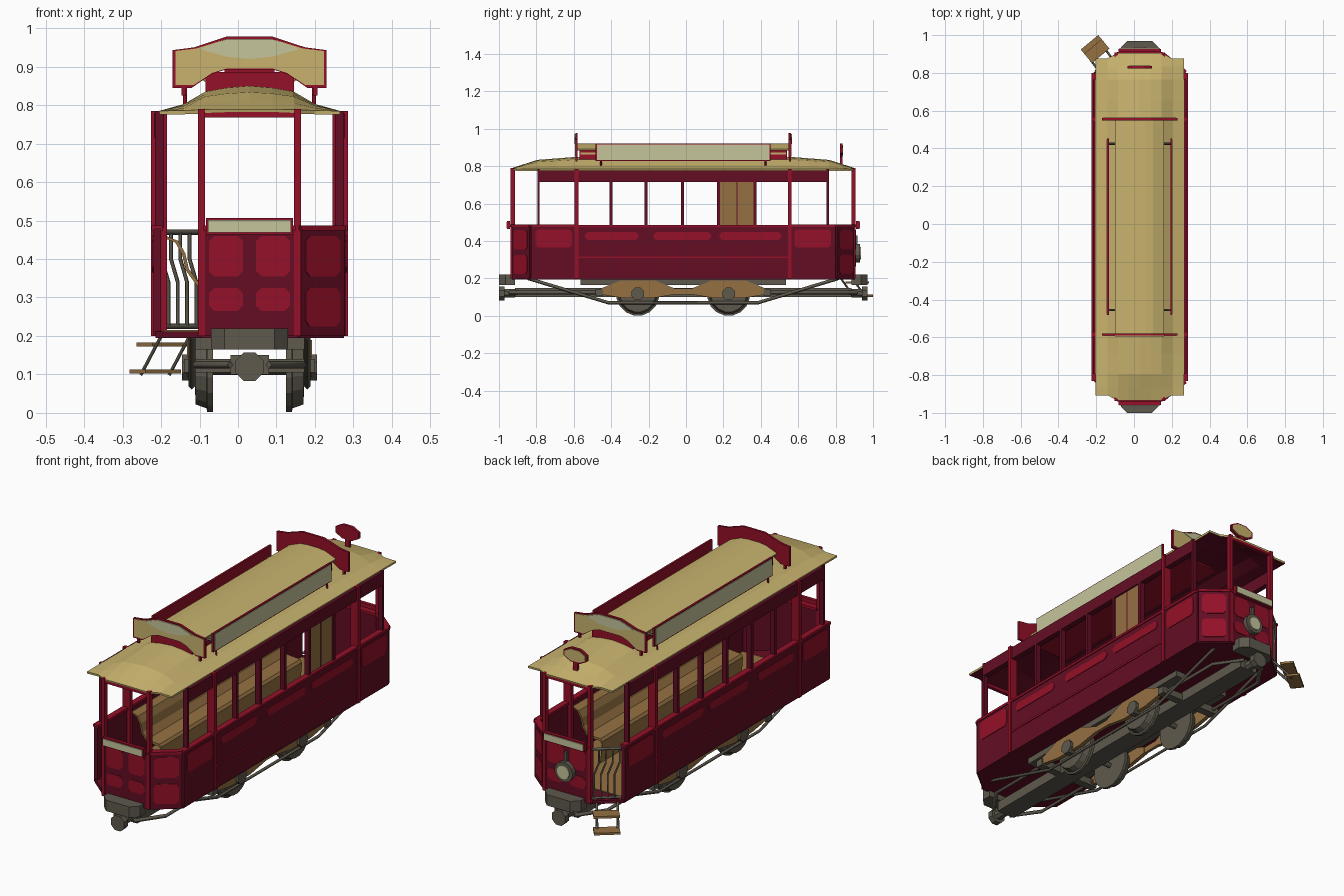
import bpy, bmesh, math
from mathutils import Vector

if "Cube" in bpy.data.objects:
    bpy.data.objects.remove(bpy.data.objects["Cube"])

def material(name, c):
    m = bpy.data.materials.new(name)
    m.diffuse_color = (*c, 1)
    m.use_nodes = True
    m.node_tree.nodes["Principled BSDF"].inputs["Base Color"].default_value = m.diffuse_color
    return m

DARK = material("dark red", (.125, .004, .017))
RED = material("bright red", (.30, .005, .021))
TAN = material("roof tan", (.58, .45, .155))
PALE = material("pale sign", (.56, .56, .33))
GREY = material("iron grey", (.112, .1, .075))
WOOD = material("wood brown", (.30, .165, .055))
MAP = {'x': lambda u, v, w: (w, u, v), 'y': lambda u, v, w: (u, w, v), 'z': lambda u, v, w: (u, v, w)}

def finish(name, bm, *mats, recalc=True):
    if recalc:
        bmesh.ops.recalc_face_normals(bm, faces=bm.faces)
    me = bpy.data.meshes.new(name)
    bm.to_mesh(me)
    bm.free()
    for m in mats:
        me.materials.append(m)
    o = bpy.data.objects.new(name, me)
    bpy.context.collection.objects.link(o)
    return o

def prism(name, pts, axis, a, b, mat):
    """Extrude a flat outline along an axis from a to b."""
    bm = bmesh.new()
    lo = [bm.verts.new(MAP[axis](u, v, a)) for u, v in pts]
    hi = [bm.verts.new(MAP[axis](u, v, b)) for u, v in pts]
    bm.faces.new(lo)
    bm.faces.new(hi[::-1])
    for i in range(len(pts)):
        j = (i + 1) % len(pts)
        bm.faces.new((lo[i], hi[i], hi[j], lo[j]))
    return finish(name, bm, mat)

def box(name, x0, x1, y0, y1, z0, z1, mat):
    return prism(name, [(x0, y0), (x1, y0), (x1, y1), (x0, y1)], 'z', z0, z1, mat)

def slab(name, p, q, z0, z1, t, mat):
    """Upright plate of thickness t along the plan line p-q."""
    p, q = Vector(p), Vector(q)
    d = (q - p).normalized()
    n = Vector((-d.y, d.x)) * t / 2
    return prism(name, [p - n, q - n, q + n, p + n], 'z', z0, z1, mat)

def patch(name, p, q, f0, f1, z0, z1, off):
    """Thin bright panel on the outer side of the wall line p-q, with cut corners."""
    p, q = Vector(p), Vector(q)
    d = (q - p).normalized()
    n = Vector((-d.y, d.x))
    if n.dot(p + q) < 0:
        n = -n
    L, c = (q - p).length, .014
    a, b = f0 * L, f1 * L
    out = [(a + c, z0), (b - c, z0), (b, z0 + c), (b, z1 - c), (b - c, z1), (a + c, z1), (a, z1 - c), (a, z0 + c)]
    bm = bmesh.new()
    vs = [bm.verts.new((*(p + d * s + n * off), z)) for s, z in out]
    f = bm.faces.new(vs)
    r = bmesh.ops.extrude_face_region(bm, geom=[f])
    for v in r['geom']:
        if isinstance(v, bmesh.types.BMVert):
            v.co += Vector((*n, 0)) * .003
    return finish(name, bm, RED)

def ring(u, v, r, n, ru=None):
    return [(u + (ru or r) * math.cos((i + .5) * math.tau / n), v + r * math.sin((i + .5) * math.tau / n)) for i in range(n)]

def tube(name, pts, r, mat):
    cu = bpy.data.curves.new(name, 'CURVE')
    cu.dimensions, cu.bevel_depth, cu.bevel_resolution, cu.use_fill_caps = '3D', r, 0, True
    s = cu.splines.new('POLY')
    s.points.add(len(pts) - 1)
    for k, p in zip(s.points, pts):
        k.co = (*p, 1)
    cu.materials.append(mat)
    o = bpy.data.objects.new(name, cu)
    bpy.context.collection.objects.link(o)

def sheet(name, xs, ys, zf, t, *mats):
    """Grid surface thickened downwards; underside takes the second colour."""
    bm = bmesh.new()
    g = [[bm.verts.new(zf(x, y)) for y in ys] for x in xs]
    for i in range(len(xs) - 1):
        for j in range(len(ys) - 1):
            bm.faces.new((g[i][j], g[i+1][j], g[i+1][j+1], g[i][j+1]))
    o = finish(name, bm, *mats, recalc=False)
    m = o.modifiers.new("thick", 'SOLIDIFY')
    m.thickness, m.offset, m.material_offset = t, -1, len(mats) - 1
    return o

def lerp(x, table):
    for (a, u), (b, v) in zip(table, table[1:]):
        if x <= b:
            return u + (v - u) * (x - a) / (b - a)
    return table[-1][1]

# main roof, drooping at both ends, and raised centre roof
HX = [(0, .065), (.06, .06), (.115, .05), (.17, .018), (.235, 0)]
FY = [(0, 1), (.57, 1), (.78, .75), (.92, .06)]
def roof_point(x, y):
    z = .785 + lerp(abs(x), HX) * lerp(abs(y), FY)
    if abs(y) > .9 and abs(x) > .15:
        y *= .97
    return x, y, z
half = [.06, .115, .17, .235]
sheet("main_roof", [-h for h in half[::-1]] + [0] + half, [-.92, -.85, -.78, -.67, -.57, .57, .67, .78, .85, .92],
      roof_point, .01, TAN, DARK)
TOP = [(0, .925), (.07, .917), (.13, .893)]
sheet("upper_roof", [-.13, -.1, -.07, -.03, .03, .07, .1, .13], [-.565, .565],
      lambda x, y: (x, y, lerp(abs(x), TOP)), .01, TAN, DARK)
box("upper_roof_wall", -.115, .115, -.555, .555, .83, .886, RED)
box("upper_roof_band", -.118, .118, -.55, .55, .862, .874, TAN)

# floor
plan = [(.245, -.815), (.245, .815), (.125, .915), (-.125, .915), (-.245, .815), (-.245, -.815), (-.125, -.915), (.125, -.915)]
prism("floor", plan, 'z', .195, .212, DARK)
box("floor_boards", -.225, .225, -.8, .8, .212, .216, WOOD)

SIGN = [(-.2, .845), (-.15, .845), (-.1, .88), (-.06, .893), (.06, .893), (.1, .88), (.15, .845), (.2, .845),
        (.2, .943), (.145, .95), (.06, .978), (-.06, .978), (-.145, .95), (-.2, .943)]
CREST = [(-.13, .946), (-.06, .926), (0, .92), (.06, .926), (.13, .946), (.06, .9715), (-.06, .9715)]

for s in (-1, 1):
    # cabin side walls
    box("cabin_side", s*.23, s*.25, -.57, .57, .2, .48, DARK)
    box("window_sill", s*.225, s*.255, -.57, .57, .474, .486, RED)
    box("belt_rail", s*.25, s*.254, -.57, .57, .308, .318, RED)
    box("window_header", s*.222, s*.248, -.775, .775, .715, .778, DARK)
    for y in (-.385, -.2, -.005, .19, .385):
        box("window_post", s*.222, s*.248, y - .008, y + .008, .48, .72, DARK)
    for f0, f1 in ((.04, .29), (.36, .63), (.67, .96)):
        patch("side_highlight", (s*.25, -.57), (s*.25, .57), f0, f1, .405, .447, 0)
    for e in (-1, 1):
        # platform sides, posts and corners
        a, b, c = (s*.24, e*.57), (s*.24, e*.815), (s*.12, e*.912)
        box("cabin_corner_post", s*.215, s*.256, e*.56, e*.58, .2, .785, RED)
        box("platform_post", s*.222, s*.246, e*.767, e*.78, .48, .785, DARK)
        box("end_post", s*.116, s*.134, e*.9, e*.922, .2, .79, RED)
        slab("platform_side", a, b, .2, .48, .02, DARK)
        slab("platform_rail", a, b, .474, .487, .03, RED)
        patch("platform_highlight", a, b, .1, .9, .365, .462, .01)
        if s > 0:
            slab("corner_panel", b, c, .2, .48, .02, DARK)
            slab("corner_rail", b, c, .474, .487, .03, RED)
            patch("corner_highlight", b, c, .1, .85, .225, .325, .01)
            patch("corner_highlight", b, c, .1, .85, .355, .46, .01)
        for z0, z1 in ((.265, .325), (.355, .46)):
            patch("end_highlight", (0, e*.91), (s*.12, e*.91), .14, .88, z0, z1, .01)
        # truss rods and end braces
        tube("end_brace", [(s*.05, e*.93, .125), (s*.14, e*.8, .125), (s*.14, e*.42, .125)], .01, GREY)
        # wheels
        bm = bmesh.new()
        rings = []
        for x, r in ((.095, .115), (.11, .115), (.112, .105), (.14, .095), (.142, .05)):
            rings.append([bm.verts.new((s*x, e*.243 + u, .115 + v)) for u, v in ring(0, 0, r, 16)])
        for r0, r1 in zip(rings, rings[1:]):
            for i in range(16):
                bm.faces.new((r0[i], r0[i-1], r1[i-1], r1[i]))
        bm.faces.new(rings[0])
        bm.faces.new(rings[-1])
        finish("wheel", bm, GREY)
        yc = e * .243
        prism("axle_frame", [(yc-.2, .145), (yc-.09, .19), (yc+.09, .19), (yc+.2, .145), (yc+.2, .115),
                             (yc+.08, .095), (yc-.08, .095), (yc-.2, .115)], 'x', s*.142, s*.162, WOOD)
        prism("axle_hub", ring(yc, .118, .036, 8), 'x', s*.14, s*.176, GREY)
        box("sign_leg", s*.165, s*.177, e*.565, e*.577, .825, .85, RED)
        tube("side_sign_bracket", [(s*.11, e*.44, .87), (s*.17, e*.44, .87)], .006, GREY)
        tube("side_sign_foot", [(s*.168, e*.44, .8), (s*.168, e*.44, .88)], .005, RED)
    tube("truss_rod", [(s*.15, -.83, .2), (s*.15, -.4, .07), (s*.15, .4, .07), (s*.15, .83, .2)], .009, GREY)
    box("frame_bar", s*.145, s*.16, -.1, .1, .115, .145, WOOD)
    box("under_sill", s*.1, s*.155, -.55, .55, .165, .197, GREY)
    # roof side signs
    box("side_sign_frame", s*.162, s*.172, -.468, .468, .828, .922, RED)
    box("side_sign_face", s*.172, s*.175, -.462, .462, .834, .917, PALE)
    # benches with curved backs
    seat = [(.218, .46), (.185, .447), (.167, .415), (.158, .375), (.135, .343), (.065, .338), (.055, .325), (.065, .215)]
    inner = [(x + (.008 if i < 4 else .002), z - (.004 if i < 4 else .012)) for i, (x, z) in enumerate(seat)]
    prism("bench", [(s*x, z) for x, z in seat + inner[::-1]], 'y', -.56, .56, WOOD)

for e in (-1, 1):
    # end walls, number plate, roof sign, bumper and coupler
    slab("end_panel", (-.12, e*.91), (.12, e*.91), .2, .48, .02, DARK)
    slab("end_rail", (-.12, e*.91), (.12, e*.91), .474, .487, .032, RED)
    box("end_header", -.13, .13, e*.9, e*.918, .768, .786, RED)
    box("plate_frame", -.113, .113, e*.925, e*.942, .464, .507, RED)
    box("plate_face", -.108, .108, e*.942, e*.946, .469, .501, PALE)
    prism("end_sign", SIGN, 'y', e*.564, e*.576, RED)
    prism("end_sign_face", [(x*.965, .92 + (z - .92)*.9) for x, z in SIGN], 'y', e*.576, e*.579, TAN)
    prism("end_sign_crest", CREST, 'y', e*.579, e*.581, PALE)
    prism("bumper", [(-.1, e*.9), (.1, e*.9), (.1, e*.95), (.065, e*.985), (-.065, e*.985), (-.1, e*.95)], 'z', .165, .22, GREY)
    prism("coupler", ring(0, .12, .04, 8), 'y', e*.955, e*.985, GREY)
    prism("coupler_neck", ring(0, .12, .025, 8), 'y', e*.9, e*.955, GREY)
    box("cross_bar", -.17, .17, e*.43, e*.47, .105, .14, GREY)
    tube("axle", [(-.14, e*.243, .115), (.14, e*.243, .115)], .016, GREY)
box("centre_beam", -.05, .05, -.9, .9, .1, .15, GREY)

# closed window shutter on the right side
box("shutter", .228, .24, .198, .377, .486, .716, WOOD)
box("shutter_line", .24, .242, .284, .29, .486, .716, DARK)

# headlight at the back end
prism("headlight_rim", ring(0, .335, .05, 16), 'y', .92, .945, GREY)
prism("headlight_glass", ring(0, .335, .034, 12), 'y', .945, .95, PALE)
box("headlight_bracket", -.007, .007, .92, .932, .38, .43, GREY)

# small board on the roof at the back
prism("roof_board", ring(0, .885, .038, 8, .07), 'y', .838, .852, RED)
prism("roof_board_face", ring(0, .885, .031, 8, .062), 'y', .852, .855, TAN)
box("roof_board_stem", -.012, .012, .838, .852, .8, .86, RED)

# railing gate in the open back corner
A, B = Vector((-.235, .82)), Vector((-.125, .912))
def on_gate(f, z):
    return (*A.lerp(B, f), z)
for z in (.47, .225):
    tube("gate_rail", [on_gate(0, z), on_gate(1, z)], .007, GREY)
for k in range(4):
    f = .06 + k * .22
    tube("gate_bar", [on_gate(f, .47), on_gate(f, .4), on_gate(f + .16, .34), on_gate(f + .16, .225)], .005, GREY)

# boarding steps
d, n = Vector((.77, .64)) * .06, Vector((-.64, .77))
for cx, cy, z in ((-.227, .93, .172), (-.245, .952, .102)):
    m = Vector((cx, cy))
    slab("step", m - d, m + d, z, z + .011, .065, WOOD)
for k in (-.8, .8):
    top, low = Vector((-.19, .87)) + d*k, Vector((-.245, .945)) + d*k
    tube("step_bracket", [(*top, .205), (*low, .1)], .006, GREY)

# shift the tram so the whole model, steps included, is centred
for o in bpy.context.collection.objects:
    o.location = (.03, -.015, 0)
